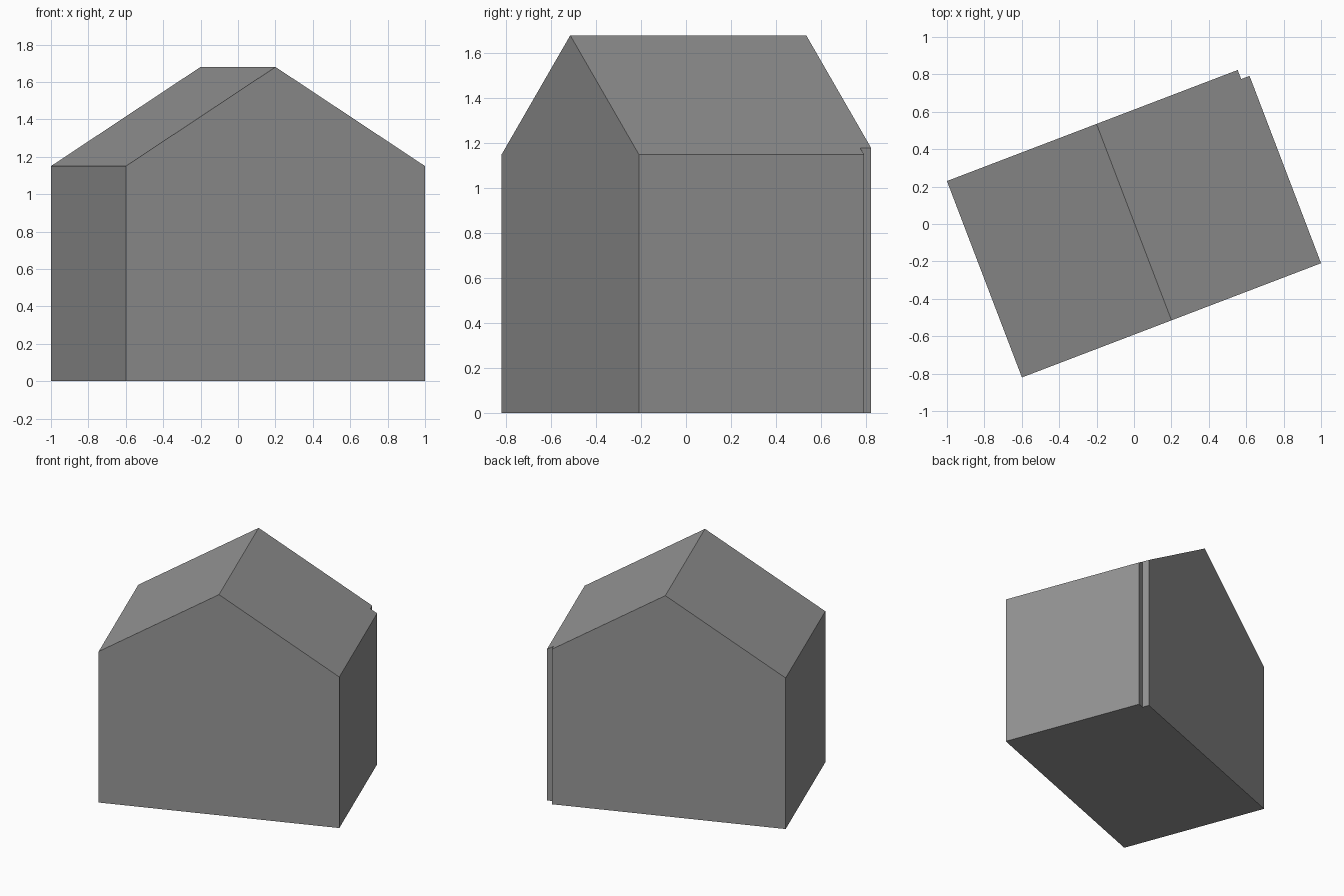
import bpy
import bmesh
import math
from mathutils import Matrix

cube = bpy.data.objects.get("Cube")
if cube:
    bpy.data.objects.remove(cube, do_unlink=True)

HALF_WIDTH, HALF_DEPTH = 0.856, 0.562
EAVE, RIDGE = 1.15, 1.68
NOTCH_X, NOTCH_Y = 0.808, 0.51
PLACE = Matrix.Translation((0, 0.01, 0)) @ Matrix.Rotation(math.radians(20.9), 4, "Z")

grey = bpy.data.materials.new("wall grey")
grey.use_nodes = True
colour = (0.3, 0.3, 0.3, 1)
grey.diffuse_color = colour
grey.node_tree.nodes["Principled BSDF"].inputs["Base Color"].default_value = colour


def roof_height(x):
    return RIDGE - (RIDGE - EAVE) * abs(x) / HALF_WIDTH


def add_block(bm, x0, x1, y0, y1, profile_x):
    """Extrude a gabled profile between two depths."""
    profile = [(x0, 0), (x1, 0)] + [(x, roof_height(x)) for x in profile_x]
    face = bm.faces.new([bm.verts.new((x, y0, z)) for x, z in profile])
    new = bmesh.ops.extrude_face_region(bm, geom=[face])["geom"]
    verts = [v for v in new if isinstance(v, bmesh.types.BMVert)]
    bmesh.ops.translate(bm, verts=verts, vec=(0, y1 - y0, 0))


def make_object(name, bm):
    bmesh.ops.recalc_face_normals(bm, faces=bm.faces)
    mesh = bpy.data.meshes.new(name)
    bm.to_mesh(mesh)
    bm.free()
    obj = bpy.data.objects.new(name, mesh)
    mesh.materials.append(grey)
    bpy.context.collection.objects.link(obj)
    obj.matrix_world = PLACE
    return obj


# Gabled house body
bm = bmesh.new()
add_block(bm, -HALF_WIDTH, HALF_WIDTH, -HALF_DEPTH, HALF_DEPTH,
          (HALF_WIDTH, 0, -HALF_WIDTH))
house = make_object("house_body", bm)

# Full-height notch at the back left corner
bm = bmesh.new()
bmesh.ops.create_cube(bm, size=1)
bmesh.ops.scale(bm, verts=bm.verts, vec=(0.2, 0.2, 4))
bmesh.ops.translate(bm, verts=bm.verts, vec=(NOTCH_X + 0.1, NOTCH_Y + 0.1, 1))
cutter = make_object("corner_notch_cutter", bm)
cutter.hide_render = True
cutter.hide_viewport = True
cutter.display_type = "WIRE"

cut = house.modifiers.new("Corner notch", "BOOLEAN")
cut.operation = "DIFFERENCE"
cut.solver = "EXACT"
cut.object = cutter
